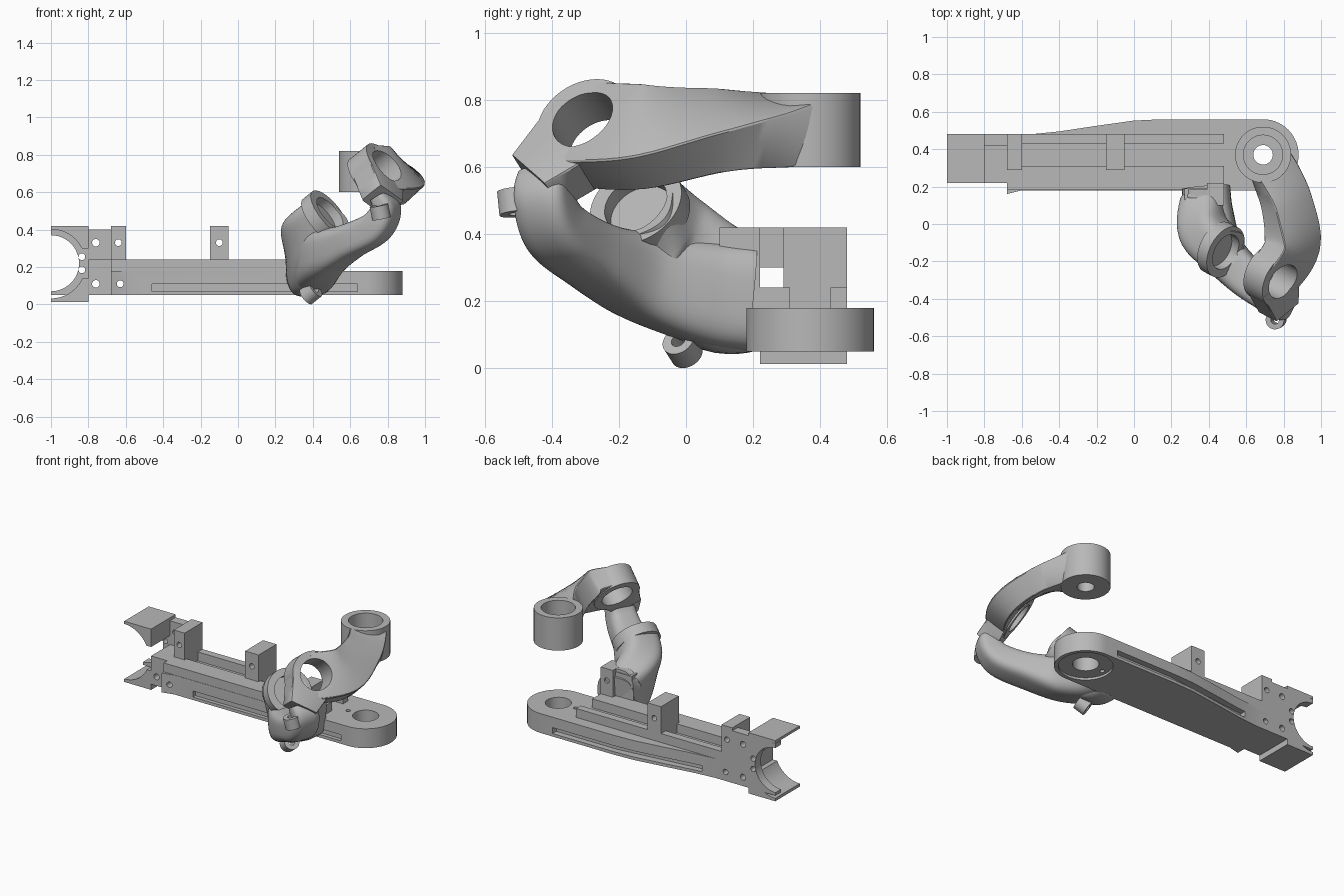
import bpy, bmesh, math
from mathutils import Vector

cube = bpy.data.objects.get("Cube")
if cube:
    bpy.data.objects.remove(cube, do_unlink=True)

metal = bpy.data.materials.new("satin grey")
metal.use_nodes = True
metal.diffuse_color = (0.48, 0.48, 0.48, 1)
metal.node_tree.nodes["Principled BSDF"].inputs["Base Color"].default_value = (0.48, 0.48, 0.48, 1)


def finish(name, bm):
    bmesh.ops.recalc_face_normals(bm, faces=bm.faces[:])
    me = bpy.data.meshes.new(name)
    bm.to_mesh(me)
    bm.free()
    me.materials.append(metal)
    ob = bpy.data.objects.new(name, me)
    bpy.context.collection.objects.link(ob)
    return ob


def prism(name, pts, z0, z1):
    bm = bmesh.new()
    f = bm.faces.new([bm.verts.new((x, y, z0)) for x, y in pts])
    top = bmesh.ops.extrude_face_region(bm, geom=[f])["geom"]
    bmesh.ops.translate(bm, vec=(0, 0, z1 - z0), verts=[v for v in top if isinstance(v, bmesh.types.BMVert)])
    return finish(name, bm)


def box(name, x, y, z):
    return prism(name, [(x[0], y[0]), (x[1], y[0]), (x[1], y[1]), (x[0], y[1])], *z)


def rod(name, a, b, r, n=48):
    a, b = Vector(a), Vector(b)
    bm = bmesh.new()
    bmesh.ops.create_cone(bm, cap_ends=True, segments=n, radius1=r, radius2=r, depth=(b - a).length)
    bm.transform((b - a).to_track_quat('Z', 'Y').to_matrix().to_4x4())
    bmesh.ops.translate(bm, vec=(a + b) / 2, verts=bm.verts[:])
    return finish(name, bm)


def cut(ob, tools):
    bpy.context.view_layer.objects.active = ob
    for t in tools:
        t.hide_render = True
        m = ob.modifiers.new("cut", 'BOOLEAN')
        m.operation, m.solver, m.object = 'DIFFERENCE', 'EXACT', t
        bpy.ops.object.modifier_apply(modifier=m.name)
        bpy.data.objects.remove(t, do_unlink=True)
    return ob


def spline(rows, steps):
    """Smoothly resample rows of numbers, passing through each row."""
    out = []
    for i in range(len(rows) - 1):
        p0, p1, p2 = rows[max(i - 1, 0)], rows[i], rows[i + 1]
        p3 = rows[min(i + 2, len(rows) - 1)]
        for s in range(steps):
            t = s / steps
            out.append([b + .5 * t * (c - a + t * (2*a - 5*b + 4*c - d + t * (3*(b - c) + d - a)))
                        for a, b, c, d in zip(p0, p1, p2, p3)])
    return out + [list(rows[-1])]


def loft(name, rows, v0, v1, power, seg=40):
    """Rounded-box sections; row = x, y, z, half width, half depth; depth axis eases v0 to v1."""
    rows = spline(rows, 8)
    bm, rings, last = bmesh.new(), [], len(rows) - 1
    for i, row in enumerate(rows):
        t = (Vector(rows[min(i + 1, last)][:3]) - Vector(rows[max(i - 1, 0)][:3])).normalized()
        v = Vector(v0).lerp(Vector(v1), (i / last) ** 1.8)
        v = (v - t * v.dot(t)).normalized()
        u = t.cross(v)
        ring = []
        for k in range(seg):
            c, s = math.cos(math.tau * k / seg), math.sin(math.tau * k / seg)
            c, s = (math.copysign(abs(q) ** (2 / power), q) for q in (c, s))
            ring.append(bm.verts.new(Vector(row[:3]) + u * c * row[3] + v * s * row[4]))
        rings.append(ring)
    for a, b in zip(rings, rings[1:]):
        for k in range(seg):
            j = (k + 1) % seg
            bm.faces.new((a[k], a[j], b[j], b[k]))
    bm.faces.new(rings[0])
    bm.faces.new(rings[-1])
    return finish(name, bm)


PX, PY = .69, .37                       # main pivot
AXIS = Vector((.72, -.37, .58)).normalized()
LOW, HIGH = Vector((.49, -.15, .49)), Vector((.79, -.305, .74))


def bore(z0, z1, r):
    return rod("bore", (PX, PY, z0), (PX, PY, z1), r)


def pin(x, z, r=.018, y=-.1):
    return rod("pin", (x, y, z), (x, .7, z), r, n=24)


def ring_bore(centre, back, front):
    return rod("bore", centre - AXIS * back, centre + AXIS * front, .1)


# Base beam with rounded pivot end
edge = [(.15, .56), (0, .553), (-.2, .525), (-.4, .495), (-.55, .48), (-.68, .48), (-.68, .16), (-.6, .18)]
arc = [(PX + .19 * math.cos(a), PY + .19 * math.sin(a))
       for a in (math.pi * (k / 28 - .5) for k in range(29))]
beam = prism("base_beam", arc + edge, .05, .18)
cut(beam, [bore(0, .3, .08), bore(0, .065, .165),
           rod("dot", (.56, PY, 0), (.56, PY, .3), .015, n=16),
           box("slot", (-.46, .64), (.1, .205), (.07, .11)),
           prism("slot", [(-.46, .45), (.15, .52), (.6, .52), (.6, .7), (-.46, .7)], .07, .11),
           pin(-.63, .11)])

# Rails on the beam
box("front_rail", (-.68, .48), (.182, .31), (.17, .24))
box("back_rail", (-.68, .48), (.43, .48), (.17, .24))

# Drilled posts
for name, x in (("middle_post", (-.15, -.05)), ("end_post", (-.68, -.6))):
    cut(box(name, x, (.29, .48), (.17, .42)), [pin(sum(x) / 2, .33)])
cut(box("corner_post", (.39, .48), (.1, .22), (.1, .42)), [pin(.435, .34, y=.15)])
box("inner_post", (.27, .39), (.09, .19), (.1, .40))

# Cradle at the far end
web = box("cradle_web", (-1, -.68), (.42, .48), (.05, .40))
cut(web, [rod("cut", (-1, 0, .22), (-1, 1, .22), .15)]
    + [pin(x, z, .02) for x, z in ((-.76, .33), (-.76, .11))]
    + [pin(x, z) for x, z in ((-.835, .255), (-.835, .185))])
cut(box("cradle_floor", (-.80, -.68), (.22, .43), (.05, .24)), [pin(-.76, .11, .02)])
for name, z in (("cradle_upper_jaw", (.30, .42)), ("cradle_lower_jaw", (.012, .14))):
    cut(box(name, (-1, -.8), (.22, .48), z), [rod("cut", (-1, 0, .217), (-1, 1, .217), .185)])

# Shoulder rising from the beam to the lower ring
shoulder = loft("shoulder", [(.37, .19, .235, .112, .185), (.372, .09, .243, .118, .187),
                             (.39, -.05, .37, .13, .15), tuple(LOW - AXIS * .02) + (.122, .122)],
                (0, 0, 1), (-.58, 0, .72), 3.4)
cut(shoulder, [ring_bore(LOW, .05, .1)])
cut(rod("lower_ring", LOW - AXIS * .07, LOW, .147), [ring_bore(LOW, .05, .1)])

# Curved neck linking shoulder and upper ring
neck = loft("neck", [(.385, .19, .21, .13, .16), (.40, .06, .225, .13, .155), (.46, -.13, .275, .12, .13),
                     (.59, -.275, .335, .108, .095), (.735, -.385, .41, .095, .085),
                     (.792, -.425, .51, .085, .068), (.762, -.42, .58, .08, .045)],
            (0, 0, 1), -AXIS, 3.4)
cut(neck, [ring_bore(LOW, .05, .7)])

# Flat tilted plate around the upper ring
plate = loft("ring_plate", [(.773, -.445, .555, .09, .07), (.742, -.285, .695, .15, .07)],
             AXIS, AXIS, 16, seg=16)
cut(plate, [ring_bore(HIGH, .22, .2)])
cut(rod("upper_ring", HIGH - AXIS * .14, HIGH, .15), [ring_bore(HIGH, .22, .2)])

# Upper arm twisting until the plate face becomes the top of the pivot
arm = loft("upper_arm", [(.742, -.285, .695, .15, .07), (.845, -.12, .69, .145, .08),
                         (.82, .10, .71, .122, .078), (.755, .27, .71, .115, .09),
                         (.71, .36, .71, .115, .10)],
           AXIS, (0, 0, 1), 16, seg=16)
cut(arm, [ring_bore(HIGH, .22, .2), bore(.66, 1, .105), bore(.5, .8, .052)])
cut(rod("upper_pivot", (PX, PY, .6), (PX, PY, .82), .15), [bore(.66, 1, .105), bore(.5, .8, .052)])

# Small drilled lugs
for name, c, d in (("upper_lug", (.76, -.51, .495), (-.2, -.1, 1)),
                   ("lower_lug", (.39, -.01, .062), AXIS)):
    c, d = Vector(c), Vector(d).normalized() * .036
    cut(rod(name, c - d, c + d, .05, n=32), [rod("cut", c - d * 2, c + d * 2, .022, n=24)])

# Smooth round surfaces, keep edges crisp
bpy.ops.object.select_all(action='DESELECT')
for ob in bpy.context.collection.objects:
    if ob.type == 'MESH' and metal.name in ob.data.materials:
        ob.select_set(True)
        bpy.context.view_layer.objects.active = ob
bpy.ops.object.shade_smooth_by_angle(angle=math.radians(32))
